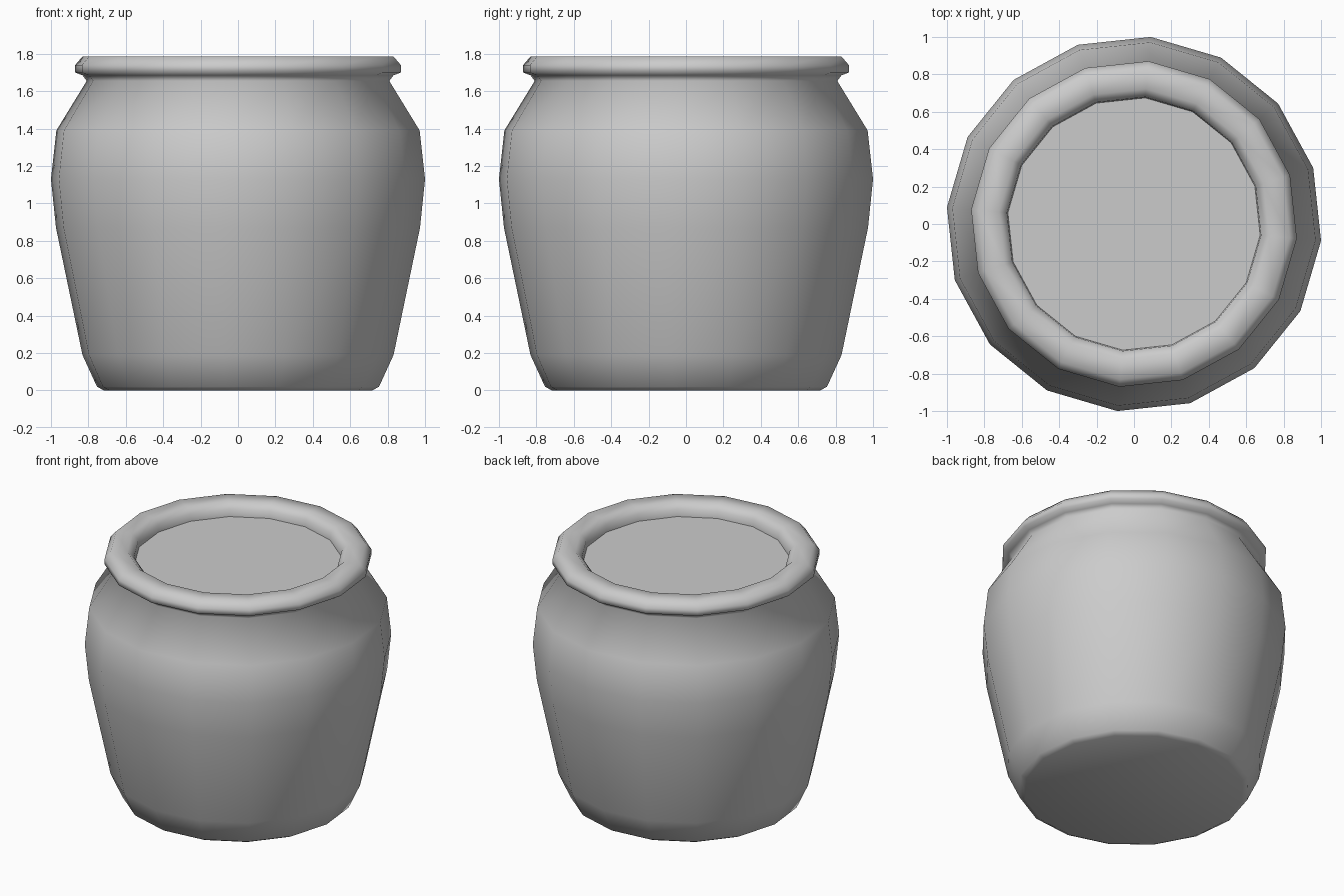
import bpy, bmesh, math

cube = bpy.data.objects.get("Cube")
if cube:
    bpy.data.objects.remove(cube, do_unlink=True)

SIDES = 16
OFFSET = math.radians(-5.1)

grey = bpy.data.materials.new("plain grey")
grey.use_nodes = True
colour = (0.6, 0.6, 0.6, 1)
grey.diffuse_color = colour
grey.node_tree.nodes["Principled BSDF"].inputs["Base Color"].default_value = colour


def lathe(name, profile, smooth=True, cap_start=False, cap_end=False):
    """Spin a list of (radius, height) points around z."""
    bm = bmesh.new()
    rings = []
    for r, z in profile:
        rings.append([bm.verts.new((r * math.cos(OFFSET + i * math.tau / SIDES),
                                    r * math.sin(OFFSET + i * math.tau / SIDES), z))
                      for i in range(SIDES)])
    for low, high in zip(rings, rings[1:]):
        for i in range(SIDES):
            j = (i + 1) % SIDES
            bm.faces.new((low[i], low[j], high[j], high[i]))
    if cap_start:
        bm.faces.new(rings[0][::-1])
    if cap_end:
        bm.faces.new(rings[-1])
    for f in bm.faces:
        f.smooth = smooth
    mesh = bpy.data.meshes.new(name)
    bm.to_mesh(mesh)
    bm.free()
    mesh.materials.append(grey)
    obj = bpy.data.objects.new(name, mesh)
    bpy.context.collection.objects.link(obj)
    return obj


# Pot wall, neck and rolled rim, from the base up and over into the mouth
lathe("pot_body", [(0.72, 0), (0.757, 0.02), (0.835, 0.19), (0.977, 0.87),
                   (1.004, 1.13), (0.975, 1.39), (0.812, 1.655), (0.835, 1.685),
                   (0.874, 1.70), (0.874, 1.74), (0.835, 1.785), (0.725, 1.785),
                   (0.682, 1.745), (0.677, 1.695)], cap_start=True)

# Flat surface closing the mouth just below the rim
lathe("mouth_surface", [(0.678, 1.695)], smooth=False, cap_end=True)
